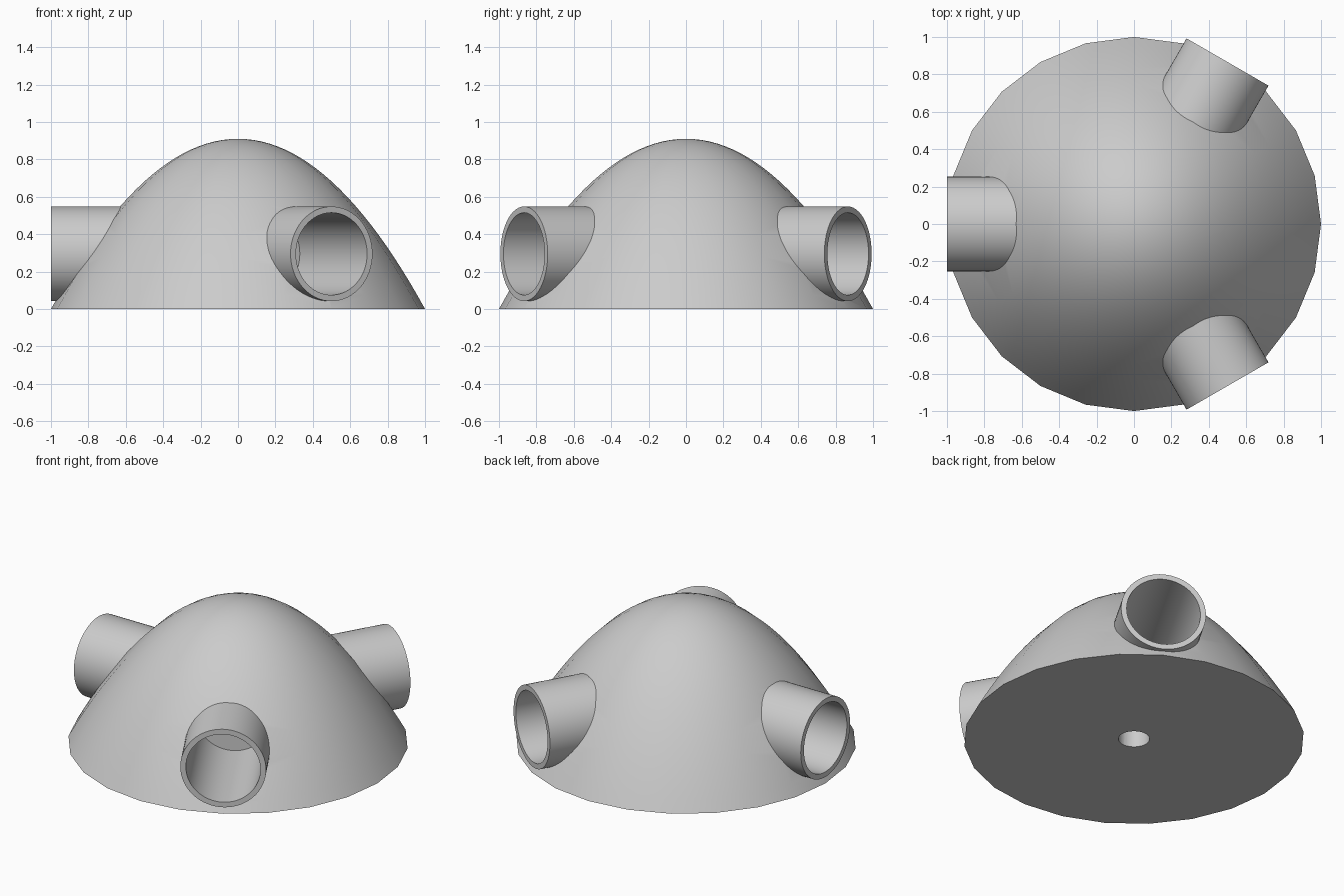
import bpy
import bmesh
import math
from mathutils import Matrix, Vector

cube = bpy.data.objects.get("Cube")
if cube:
    bpy.data.objects.remove(cube, do_unlink=True)

HEIGHT = 0.91
TUBE_Z = 0.295
OUTER, INNER = 0.253, 0.22
TUBES = {"right_tube": 180, "front_left_tube": -60, "back_left_tube": 60}

grey = bpy.data.materials.new("light_grey")
grey.use_nodes = True
grey.diffuse_color = (0.6, 0.6, 0.6, 1)
grey.node_tree.nodes["Principled BSDF"].inputs["Base Color"].default_value = (0.6, 0.6, 0.6, 1)


def lathe(name, profile, sides, matrix=Matrix()):
    """Spin a (radius, height) profile around z, then place it."""
    bm = bmesh.new()
    verts = [bm.verts.new((r, 0, h)) for r, h in profile]
    edges = [bm.edges.new(pair) for pair in zip(verts, verts[1:])]
    bmesh.ops.spin(bm, geom=verts + edges, cent=(0, 0, 0), axis=(0, 0, 1),
                   angle=math.tau, steps=sides, use_duplicate=False)
    bmesh.ops.remove_doubles(bm, verts=bm.verts, dist=0.0001)
    bmesh.ops.recalc_face_normals(bm, faces=bm.faces)
    bm.transform(matrix)
    mesh = bpy.data.meshes.new(name)
    bm.to_mesh(mesh)
    bm.free()
    mesh.materials.append(grey)
    obj = bpy.data.objects.new(name, mesh)
    bpy.context.collection.objects.link(obj)
    return obj


def select(obj):
    bpy.ops.object.select_all(action="DESELECT")
    obj.select_set(True)
    bpy.context.view_layer.objects.active = obj


def smooth(obj):
    select(obj)
    bpy.ops.object.shade_smooth_by_angle(angle=math.radians(30))


def cut(obj, cutter):
    cutter.hide_render = True
    select(obj)
    mod = obj.modifiers.new("cut", "BOOLEAN")
    mod.operation = "DIFFERENCE"
    mod.solver = "EXACT"
    mod.object = cutter
    bpy.ops.object.modifier_apply(modifier=mod.name)
    bpy.data.objects.remove(cutter, do_unlink=True)


def rod(name, radius, start, end, sides, matrix=Matrix()):
    return lathe(name, [(0, start), (radius, start), (radius, end), (0, end)], sides, matrix)


# Solid parabolic dome with a flat base
steps = 24
curve = [(i / steps, HEIGHT * (1 - (i / steps) ** 2)) for i in range(steps + 1)]
dome = lathe("dome", curve + [(0, 0)], 24)

# Entrance tubes, closed at their inner ends, set into bored holes
cup = [(0, 0.24), (OUTER, 0.24), (OUTER, 1), (INNER, 1), (INNER, 0.28), (0, 0.28)]
for name, angle in TUBES.items():
    place = (Matrix.Translation(Vector((0, 0, TUBE_Z)))
             @ Matrix.Rotation(math.radians(angle), 4, "Z")
             @ Matrix.Rotation(math.pi / 2, 4, "Y"))
    cut(dome, rod("bore_cutter", (OUTER + INNER) / 2, 0.26, 1.2, 64, place))
    smooth(lathe(name, cup, 64, place))

# Blind hole in the middle of the base
cut(dome, rod("base_hole_cutter", 0.092, -0.1, 0.3, 32))
smooth(dome)
